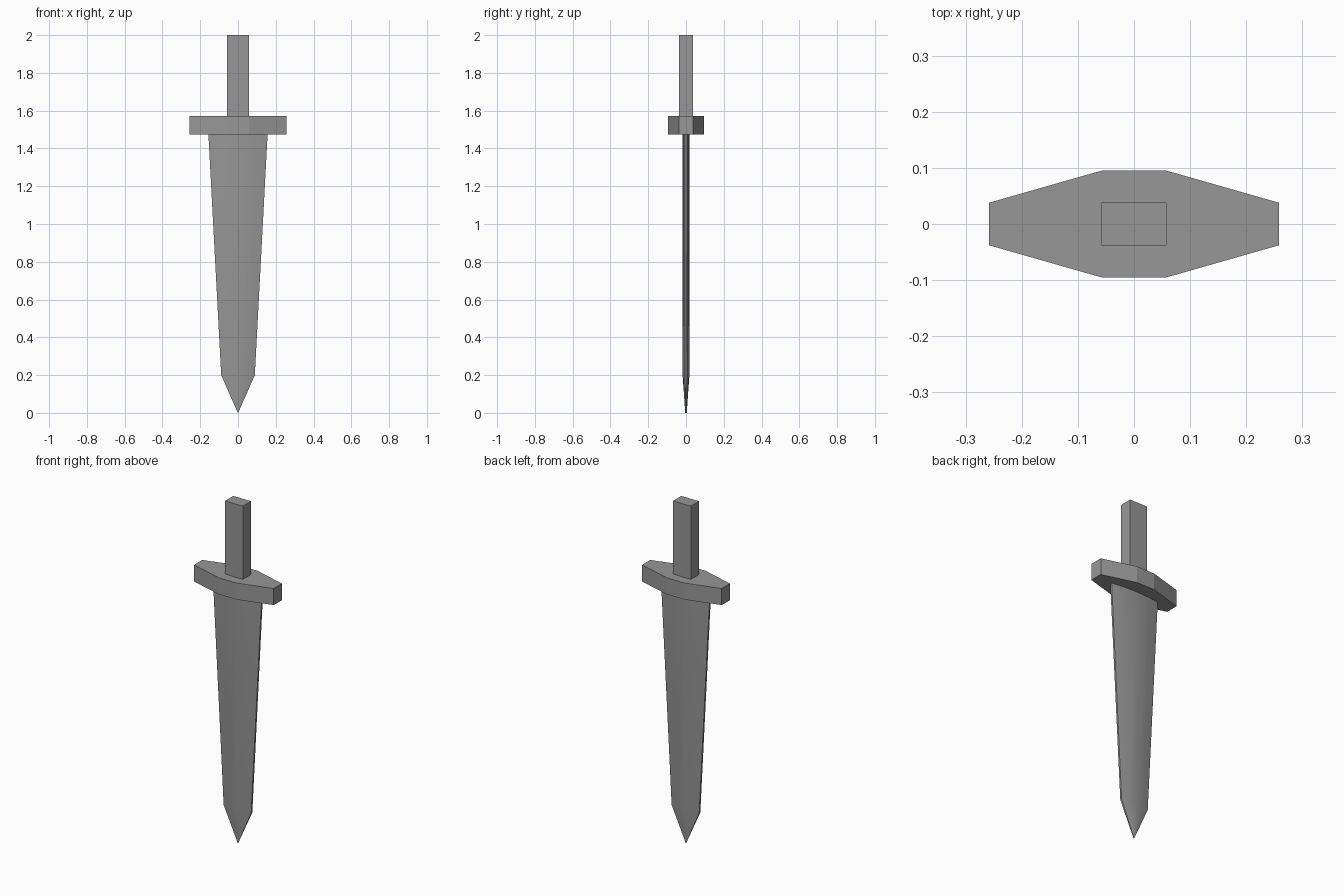
import bpy
import bmesh
import math

cube = bpy.data.objects.get("Cube")
if cube:
    bpy.data.objects.remove(cube, do_unlink=True)

grey = bpy.data.materials.new("plain grey")
grey.use_nodes = True
colour = (0.31, 0.31, 0.31, 1.0)
grey.diffuse_color = colour
grey.node_tree.nodes["Principled BSDF"].inputs["Base Color"].default_value = colour


def loft(name, sections, smooth=False):
    """Skin a stack of matching closed outlines, capping both ends."""
    bm = bmesh.new()
    rings = [[bm.verts.new(p) for p in s] for s in sections]
    for a, b in zip(rings, rings[1:]):
        for i in range(len(a)):
            j = (i + 1) % len(a)
            bm.faces.new((a[i], a[j], b[j], b[i]))
    bm.faces.new(rings[0][::-1])
    bm.faces.new(rings[-1])
    bmesh.ops.remove_doubles(bm, verts=bm.verts[:], dist=0.0002)
    bmesh.ops.recalc_face_normals(bm, faces=bm.faces[:])
    mesh = bpy.data.meshes.new(name)
    bm.to_mesh(mesh)
    bm.free()
    mesh.materials.append(grey)
    obj = bpy.data.objects.new(name, mesh)
    bpy.context.collection.objects.link(obj)
    if smooth:
        bpy.ops.object.select_all(action='DESELECT')
        obj.select_set(True)
        bpy.context.view_layer.objects.active = obj
        bpy.ops.object.shade_smooth_by_angle(angle=math.radians(35))
    return obj


def mirrored(quarter, z):
    """Complete an outline from its +x half (front to back)."""
    return [(x, y, z) for x, y in quarter] + [(-x, -y, z) for x, y in quarter]


# Blade: thin lens with blunt edges, tapering to a point
def blade_section(half_width, thick, z):
    half = [(0, -1), (0.55, -0.8), (1, -0.3), (1, 0.3), (0.55, 0.8)]
    return mirrored([(x * half_width, y * thick) for x, y in half], z)


loft("blade", [blade_section(0.001, 0.004, 0.0),
               blade_section(0.089, 0.018, 0.2),
               blade_section(0.157, 0.019, 1.48)], smooth=True)

# Guard: flat bar tapering towards both ends
guard = [(0.058, -0.095), (0.258, -0.038), (0.258, 0.038), (0.058, 0.095)]
loft("guard", [mirrored(guard, z) for z in (1.475, 1.572)])

# Grip: plain rectangular bar
grip = [(0.058, -0.038), (0.058, 0.038)]
loft("grip", [mirrored(grip, z) for z in (1.57, 2.0)])
